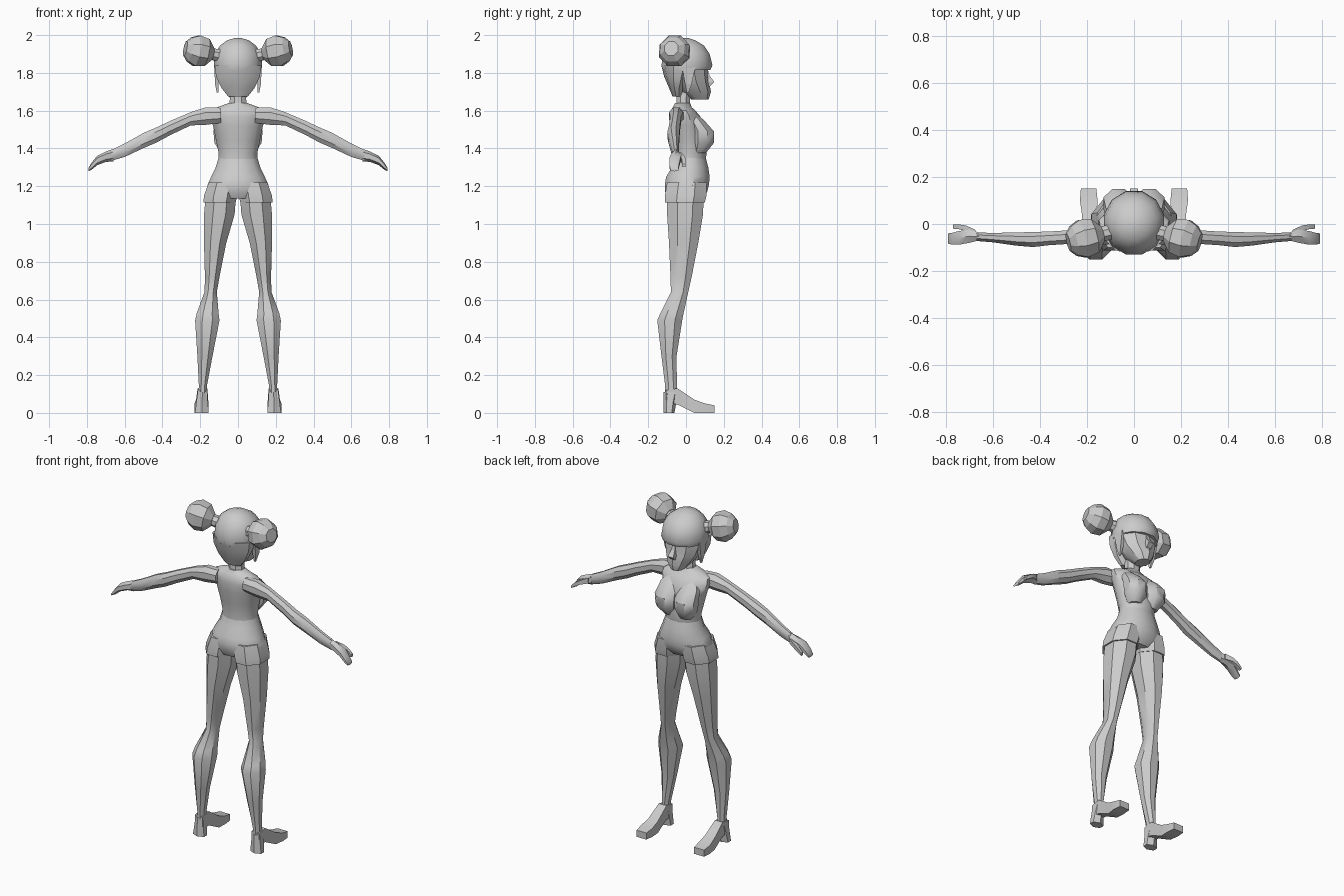
import bpy, bmesh, math
from mathutils import Vector

cube = bpy.data.objects.get("Cube")
if cube:
    bpy.data.objects.remove(cube, do_unlink=True)

grey = bpy.data.materials.new("plain grey")
grey.use_nodes = True
grey.diffuse_color = (0.6, 0.6, 0.6, 1)
grey.node_tree.nodes["Principled BSDF"].inputs["Base Color"].default_value = (0.6, 0.6, 0.6, 1)


def finish(name, bm, mirror, angle):
    """Turn a bmesh into a shaded object, optionally mirrored across x = 0."""
    bmesh.ops.recalc_face_normals(bm, faces=bm.faces)
    me = bpy.data.meshes.new(name)
    bm.to_mesh(me)
    bm.free()
    me.materials.append(grey)
    ob = bpy.data.objects.new(name, me)
    bpy.context.collection.objects.link(ob)
    if mirror:
        ob.modifiers.new("Mirror", 'MIRROR')
    bpy.ops.object.select_all(action='DESELECT')
    ob.select_set(True)
    bpy.context.view_layer.objects.active = ob
    if angle:
        bpy.ops.object.shade_smooth_by_angle(angle=math.radians(angle))
    return ob


def loft(name, rings, axis='z', n=8, mirror=False, angle=35):
    """Skin rings (t, a0, a1, b0, b1): position on the axis and section bounds."""
    bm = bmesh.new()
    place = {'x': lambda t, a, b: (t, a, b),
             'y': lambda t, a, b: (a, t, b),
             'z': lambda t, a, b: (a, b, t)}[axis]
    grow = 1 / math.cos(math.pi / n)
    loops = []
    for t, a0, a1, b0, b1 in rings:
        loop = []
        for k in range(n):
            w = (k + 0.5) * 2 * math.pi / n
            a = (a0 + a1) / 2 + (a1 - a0) / 2 * grow * math.cos(w)
            b = (b0 + b1) / 2 + (b1 - b0) / 2 * grow * math.sin(w)
            loop.append(bm.verts.new(place(t, a, b)))
        loops.append(loop)
    for lo, hi in zip(loops, loops[1:]):
        for k in range(n):
            j = (k + 1) % n
            bm.faces.new((lo[k], lo[j], hi[j], hi[k]))
    bm.faces.new(loops[0])
    bm.faces.new(loops[-1])
    return finish(name, bm, mirror, angle)


def body(name, rows, **kw):
    """Vertical loft symmetric in x from rows (z, half_width, y0, y1)."""
    return loft(name, [(z, -w, w, y0, y1) for z, w, y0, y1 in rows], **kw)


def lathe(name, centre, direction, profile, n=8, mirror=True, angle=0):
    """Revolve (distance, radius) pairs around a direction through a centre."""
    bm = bmesh.new()
    q = Vector(direction).to_track_quat('Z', 'Y')
    loops = []
    for d, r in profile:
        loops.append([bm.verts.new(Vector(centre) + q @ Vector(
            (r * math.cos(2 * math.pi * (k + .5) / n), r * math.sin(2 * math.pi * (k + .5) / n), d)))
            for k in range(n)])
    for lo, hi in zip(loops, loops[1:]):
        for k in range(n):
            j = (k + 1) % n
            bm.faces.new((lo[k], lo[j], hi[j], hi[k]))
    bm.faces.new(loops[0])
    bm.faces.new(loops[-1])
    return finish(name, bm, mirror, angle)


# Legs with knee bend and calf
loft("legs", [
    (0.08, .163, .212, -.112, -.045), (0.14, .165, .207, -.11, -.048),
    (0.30, .135, .215, -.13, -.05), (0.49, .098, .227, -.152, -.02),
    (0.53, .103, .218, -.135, -.012), (0.64, .112, .177, -.08, .012),
    (0.72, .098, .175, -.082, .03), (0.90, .062, .180, -.09, .065),
    (1.05, .018, .180, -.10, .09), (1.18, .008, .168, -.10, .095)], mirror=True)

# Shoes: tapered heel block and sloping foot
loft("shoe_heels", [(0, .155, .228, -.115, -.065), (.06, .16, .22, -.115, -.055),
                    (.11, .163, .214, -.113, -.042)], n=6, mirror=True)
loft("shoe_feet", [(-.105, .163, .214, .05, .12), (-.045, .162, .214, .045, .13),
                   (.045, .158, .222, 0, .07), (.10, .155, .23, 0, .05),
                   (.15, .16, .226, 0, .04)], axis='y', n=4, mirror=True)

# Shorts: leg openings and hips
loft("shorts_legs", [(1.115, .012, .183, -.112, .1), (1.15, .004, .18, -.112, .108),
                     (1.22, .004, .155, -.1, .11)], n=8, mirror=True)
body("hips", [
    (1.135, .10, -.095, .08), (1.17, .165, -.11, .112), (1.21, .160, -.112, .122),
    (1.25, .142, -.105, .125), (1.30, .118, -.075, .118), (1.36, .100, -.06, .102)], n=12)

# Upper body
body("torso", [
    (1.34, .104, -.064, .104), (1.375, .102, -.064, .11), (1.44, .116, -.07, .105),
    (1.52, .132, -.085, .095), (1.57, .150, -.085, .075), (1.60, .145, -.08, .05),
    (1.618, .11, -.07, .03), (1.64, .05, -.058, .022)], n=12, angle=40)
loft("bust", [
    (1.375, .015, .09, .03, .105), (1.43, .004, .125, .03, .148),
    (1.49, .002, .13, .03, .148), (1.55, .012, .12, .01, .095),
    (1.60, .03, .09, 0, .035)], n=8, mirror=True, angle=40)
body("neck", [(1.60, .055, -.06, .03), (1.64, .044, -.05, .02),
              (1.74, .042, -.055, .03)], n=8)

# Arms, hands and thumbs
loft("arms", [
    (.09, -.085, -.01, 1.535, 1.615), (.17, -.09, -.015, 1.525, 1.618),
    (.25, -.083, -.025, 1.522, 1.592), (.36, -.09, -.032, 1.47, 1.545),
    (.43, -.098, -.034, 1.432, 1.512), (.50, -.092, -.036, 1.402, 1.482),
    (.60, -.078, -.038, 1.355, 1.426), (.67, -.072, -.036, 1.335, 1.392)],
    axis='x', n=8, mirror=True)
loft("hands", [
    (.66, -.07, -.036, 1.336, 1.393), (.70, -.08, -.024, 1.332, 1.380),
    (.745, -.088, -.03, 1.315, 1.358), (.775, -.088, -.038, 1.290, 1.322),
    (.792, -.083, -.04, 1.280, 1.295)], axis='x', n=6, mirror=True)
loft("thumbs", [
    (.675, -.045, -.025, 1.345, 1.378), (.715, -.03, -.006, 1.335, 1.36),
    (.745, -.022, -.002, 1.318, 1.342), (.77, -.02, -.002, 1.302, 1.318)],
    axis='x', n=4, mirror=True)

# Face, nose and chin
body("face", [
    (1.660, .036, .03, .118), (1.70, .068, -.03, .128), (1.75, .098, -.07, .118),
    (1.80, .112, -.09, .112), (1.88, .112, -.10, .112)], n=10, angle=25)
body("nose", [(1.728, .014, .09, .125), (1.752, .018, .09, .15),
              (1.785, .012, .08, .125), (1.82, .008, .08, .115)], n=4, angle=0)

# Hair: crown with fringe, back of the head, side locks
body("hair_crown", [
    (1.815, .124, -.124, .128), (1.84, .128, -.13, .14), (1.90, .122, -.12, .125),
    (1.945, .095, -.095, .095), (1.972, .058, -.065, .05), (1.984, .02, -.025, .015)],
    n=12, angle=40)
body("hair_back", [
    (1.675, .052, -.07, -.02), (1.72, .088, -.088, -.01), (1.78, .116, -.112, .02),
    (1.84, .124, -.126, .05)], n=10, angle=40)
loft("side_locks", [
    (1.695, .104, .112, .004, .014), (1.74, .102, .121, -.005, .03),
    (1.83, .105, .126, -.02, .05)], n=4, mirror=True, angle=0)

# Hair buns with ties
bun_axis = (1, -.25, .2)
lathe("hair_ties", (.105, -.035, 1.893), bun_axis,
      [(0, .036), (.04, .032), (.045, .04), (.06, .036)])
lathe("hair_buns", (.207, -.06, 1.915), bun_axis,
      [(-.076, .035), (-.038, .079), (.012, .088), (.05, .07), (.076, .04)])
